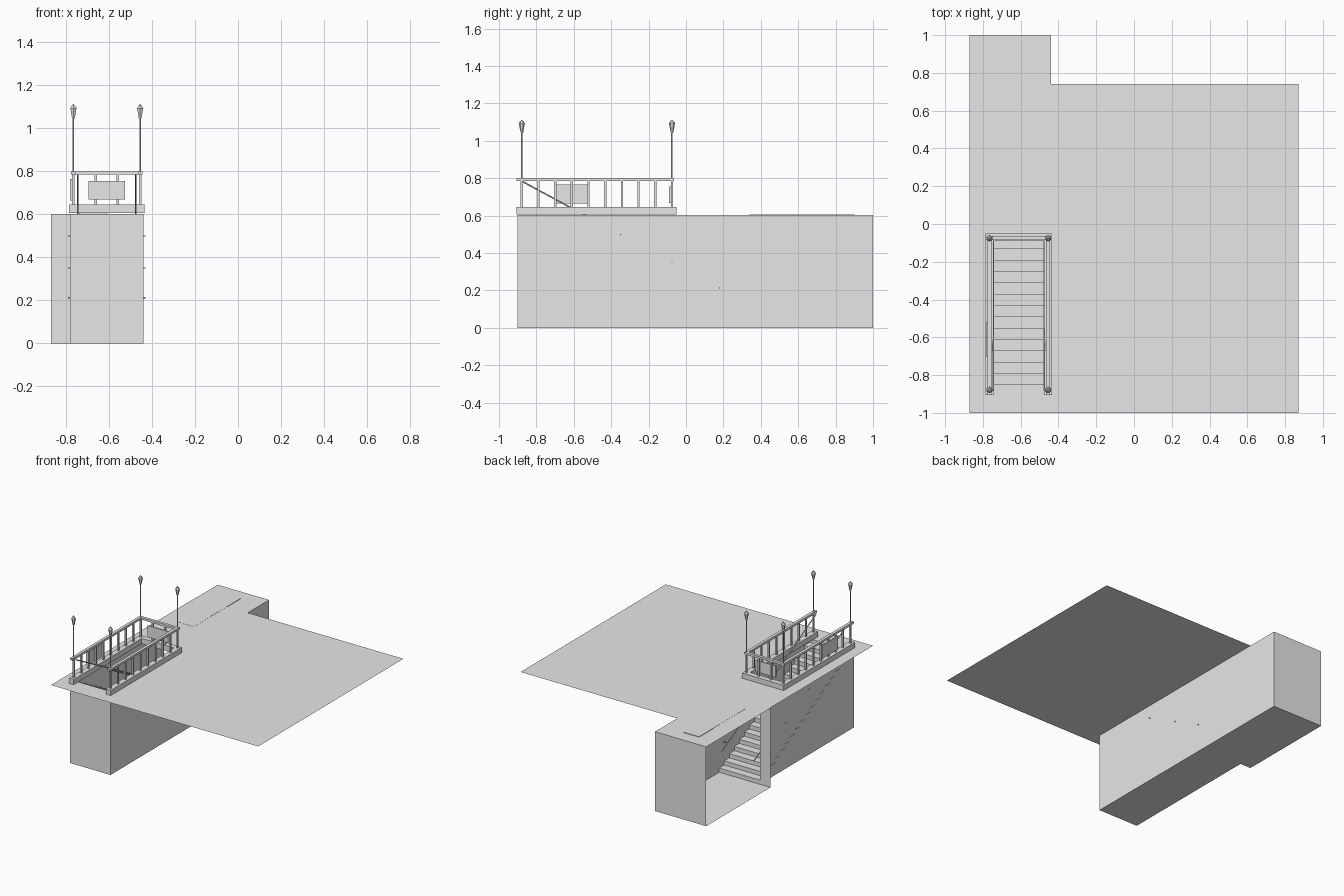
import bpy, bmesh
from mathutils import Vector

cube = bpy.data.objects.get("Cube")
if cube:
    bpy.data.objects.remove(cube, do_unlink=True)

grey = bpy.data.materials.new("plain_grey")
grey.use_nodes = True
COLOUR = (0.8, 0.8, 0.8, 1)
grey.diffuse_color = COLOUR
grey.node_tree.nodes["Principled BSDF"].inputs["Base Color"].default_value = COLOUR

# Main levels and outlines
GROUND = 0.605
LEFT, RIGHT, HALL = -0.44, -0.78, -0.87
FRONT, BEND, BACK = -0.9, 0.23, 1.0
CURB_TOP, RAIL_TOP = 0.645, 0.8
MID = (LEFT + RIGHT) / 2


def finish(name, bm):
    mesh = bpy.data.meshes.new(name)
    bm.to_mesh(mesh)
    bm.free()
    mesh.materials.append(grey)
    obj = bpy.data.objects.new(name, mesh)
    bpy.context.collection.objects.link(obj)
    return obj


def sheet(bm, *points):
    bm.faces.new([bm.verts.new(p) for p in points])


def box(bm, x, y, z):
    """Add a box from (low, high) pairs."""
    made = bmesh.ops.create_cube(bm, size=1)["verts"]
    for v in made:
        v.co = Vector([(lo + hi) / 2 + c * (hi - lo)
                       for c, (lo, hi) in zip(v.co, (x, y, z))])


def around(c, r):
    return (c - r, c + r)


def cone(bm, x, y, z0, z1, r0, r1, sides=6):
    made = bmesh.ops.create_cone(bm, cap_ends=True, segments=sides,
                                 radius1=r0, radius2=r1, depth=z1 - z0)["verts"]
    bmesh.ops.translate(bm, verts=made, vec=(x, y, (z0 + z1) / 2))


def rod(bm, a, b, r, sides=6):
    a, b = Vector(a), Vector(b)
    d = b - a
    made = bmesh.ops.create_cone(bm, cap_ends=True, segments=sides,
                                 radius1=r, radius2=r, depth=d.length)["verts"]
    bmesh.ops.rotate(bm, verts=made, cent=(0, 0, 0),
                     matrix=d.to_track_quat('Z', 'Y').to_matrix())
    bmesh.ops.translate(bm, verts=made, vec=(a + b) / 2)


# Ground sheet with the stair opening
bm = bmesh.new()
xs, ys = (-0.87, -0.745, -0.475, 0.87), (-1, -0.85, -0.09, 0.74)
for i in range(3):
    for j in range(3):
        if (i, j) != (1, 1):
            sheet(bm, *[(xs[i + a], ys[j + b], GROUND)
                        for a, b in ((0, 0), (1, 0), (1, 1), (0, 1))])
bmesh.ops.remove_doubles(bm, verts=bm.verts, dist=0.0001)
finish("ground", bm)

# Underground passage: thin walls, open on the hall's right side
outline = [(HALL, BEND), (RIGHT, BEND), (RIGHT, FRONT),
           (LEFT, FRONT), (LEFT, BACK), (HALL, BACK)]
top = GROUND - 0.003
bm = bmesh.new()
for (ax, ay), (bx, by) in zip(outline, outline[1:]):
    sheet(bm, (ax, ay, 0), (bx, by, 0), (bx, by, top), (ax, ay, top))
finish("passage_walls", bm)
bm = bmesh.new()
sheet(bm, *[(x, y, 0) for x, y in outline])
finish("passage_floor", bm)
bm = bmesh.new()
sheet(bm, (HALL, BEND, top), (LEFT, BEND, top), (LEFT, BACK, top), (HALL, BACK, top))
finish("hall_roof", bm)

# Ceiling light panel
bm = bmesh.new()
box(bm, (-0.74, -0.61), (0.34, 0.9), (top - 0.005, top + 0.004))
finish("ceiling_light", bm)

# Stairs as a folded strip of risers and treads
STEPS, RUN = 19, 0.06
rise = GROUND / STEPS
bm = bmesh.new()
x0, x1 = RIGHT - 0.002, LEFT
for i in range(STEPS):
    y, z = BEND - i * RUN, i * rise
    up = z + rise - (0.004 if i == STEPS - 1 else 0)
    sheet(bm, (x0, y, z), (x1, y, z), (x1, y, up), (x0, y, up))
    end = max(y - RUN, FRONT)
    sheet(bm, (x0, y, up), (x1, y, up), (x1, end, up), (x0, end, up))
finish("stairs", bm)

# Curb around three sides of the opening
bm = bmesh.new()
for x in ((-0.785, -0.745), (-0.475, -0.435)):
    box(bm, x, (-0.905, -0.05), (GROUND, CURB_TOP))
box(bm, (-0.745, -0.475), (-0.09, -0.05), (GROUND, CURB_TOP))
finish("curb", bm)

# Railing: top bars and evenly spaced posts
SIDES = (-0.765, -0.455)
REAR, FORE = -0.075, -0.878
bars, posts = bmesh.new(), bmesh.new()
post_z = (CURB_TOP, RAIL_TOP - 0.015)
for x in SIDES:
    box(bars, around(x, 0.011), (-0.905, -0.064), (RAIL_TOP - 0.016, RAIL_TOP))
    for i in range(10):
        y = FORE + (REAR - FORE) * i / 9
        box(posts, around(x, 0.006), around(y, 0.006), post_z)
box(bars, (SIDES[0] + 0.011, SIDES[1] - 0.011), around(REAR, 0.011),
    (RAIL_TOP - 0.016, RAIL_TOP))
for i in (1, 2):
    x = SIDES[0] + (SIDES[1] - SIDES[0]) * i / 3
    box(posts, around(x, 0.006), around(REAR, 0.006), post_z)
finish("railing_bars", bars)
finish("railing_posts", posts)

# Sign boards on the rear and right railings
bm = bmesh.new()
box(bm, (-0.695, -0.525), (-0.09, -0.081), (0.668, 0.755))
finish("rear_sign", bm)
bm = bmesh.new()
box(bm, (-0.78, -0.771), (-0.705, -0.52), (0.665, 0.765))
finish("side_sign", bm)

# Sloping handrails with wall brackets
rails, brackets = bmesh.new(), bmesh.new()
rail_top, slope = 0.785, -0.54


def rail_height(y):
    return rail_top + slope * (y + 0.88)


for x, wall in ((-0.745, -0.79), (-0.475, -0.43)):
    rod(rails, (x, -0.88, rail_top), (x, 0.25, rail_height(0.25)), 0.004)
    for y in (0.18, -0.075, -0.35):
        rod(brackets, (x, y, rail_height(y)), (wall, y, rail_height(y)), 0.003)
finish("handrails", rails)
finish("handrail_brackets", brackets)

# Corner lamps: slim pole, flared lantern and cap
poles, lanterns = bmesh.new(), bmesh.new()
for x in SIDES:
    for y in (FORE, REAR):
        cone(poles, x, y, CURB_TOP, 1.05, 0.004, 0.004)
        cone(lanterns, x, y, 1.045, 1.055, 0.008, 0.008)
        cone(lanterns, x, y, 1.055, 1.092, 0.009, 0.016)
        cone(lanterns, x, y, 1.092, 1.105, 0.018, 0.009)
        cone(lanterns, x, y, 1.105, 1.112, 0.005, 0.003)
finish("lamp_poles", poles)
finish("lamp_lanterns", lanterns)
